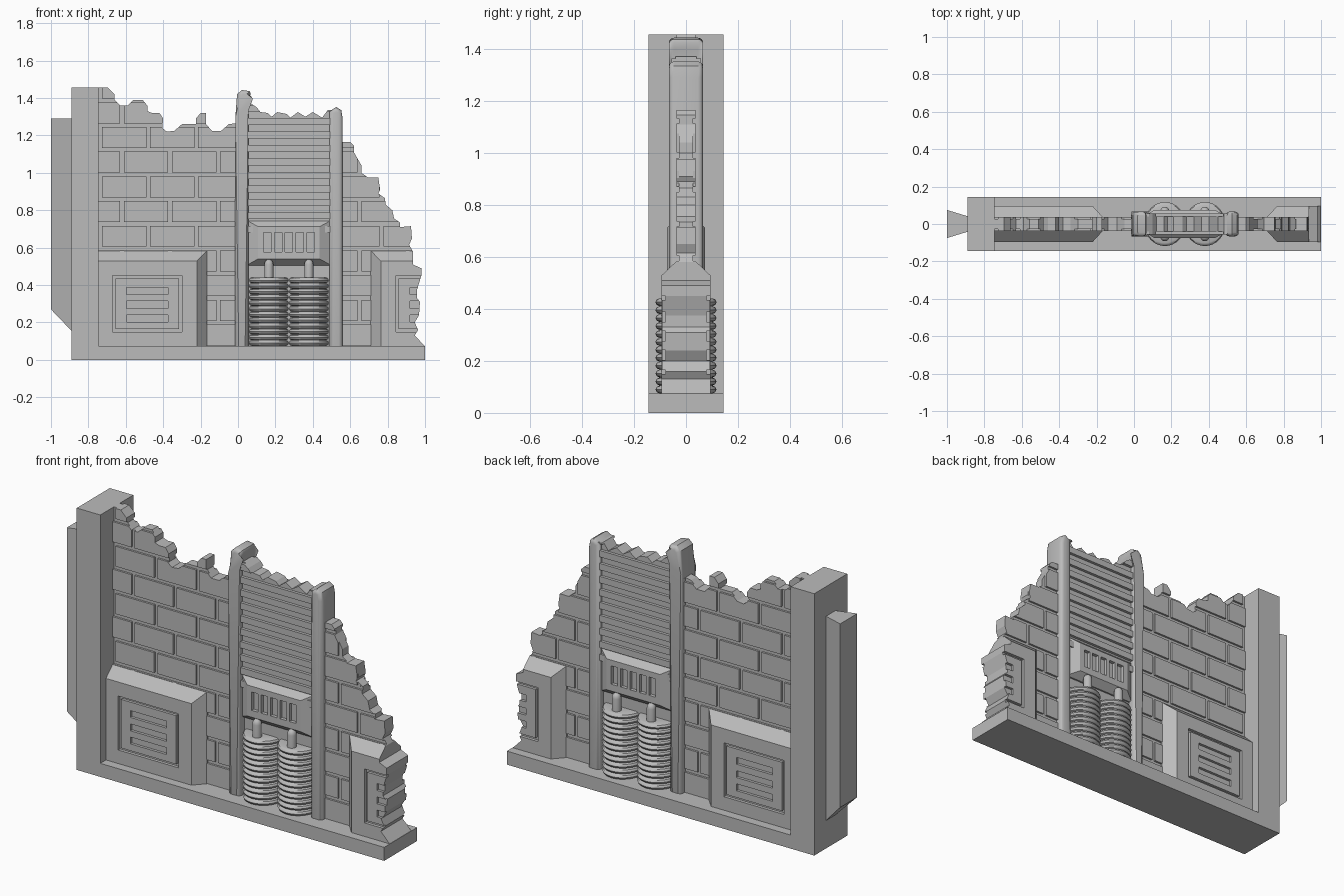
import bpy, bmesh, math

cube = bpy.data.objects.get("Cube")
if cube:
    bpy.data.objects.remove(cube, do_unlink=True)

grey = bpy.data.materials.new("stone_grey")
grey.use_nodes = True
colour = (0.5, 0.5, 0.5, 1)
grey.diffuse_color = colour
grey.node_tree.nodes["Principled BSDF"].inputs["Base Color"].default_value = colour

FLOOR = 0.075      # top of the plinth
AXIS = 0.272       # x of the mirror plane between the two columns


def finish(name, bm, smooth=False):
    bmesh.ops.recalc_face_normals(bm, faces=bm.faces)
    mesh = bpy.data.meshes.new(name)
    bm.to_mesh(mesh)
    bm.free()
    mesh.materials.append(grey)
    obj = bpy.data.objects.new(name, mesh)
    bpy.context.collection.objects.link(obj)
    if smooth:
        activate(obj)
        bpy.ops.object.shade_smooth_by_angle(angle=math.radians(40))
    return obj


def activate(obj):
    bpy.ops.object.select_all(action='DESELECT')
    obj.select_set(True)
    bpy.context.view_layer.objects.active = obj


def skin(bm, loops):
    """Close a row of equal vertex loops into a capped solid."""
    rows = [[bm.verts.new(p) for p in loop] for loop in loops]
    n = len(rows[0])
    for a, b in zip(rows, rows[1:]):
        for i in range(n):
            j = (i + 1) % n
            bm.faces.new((a[i], a[j], b[j], b[i]))
    return [bm.faces.new(rows[0]), bm.faces.new(rows[-1])]


def box(bm, x0, x1, y0, y1, z0, z1):
    skin(bm, [[(x0, y, z0), (x1, y, z0), (x1, y, z1), (x0, y, z1)] for y in (y0, y1)])


def boxes(name, items):
    bm = bmesh.new()
    for item in items:
        box(bm, *item)
    return finish(name, bm)


def sloped_block(name, rim, face, rim_y, face_y):
    """Block whose front and back faces are smaller than its middle."""
    bm = bmesh.new()
    loops = []
    for y, (x0, x1, z0, z1) in ((-face_y, face), (-rim_y, rim), (rim_y, rim), (face_y, face)):
        loops.append([(x0, y, z0), (x1, y, z0), (x1, y, z1), (x0, y, z1)])
    skin(bm, loops)
    return finish(name, bm)


def prism(name, outline, depth, bevel=0):
    bm = bmesh.new()
    caps = skin(bm, [[(x, y, z) for x, z in outline] for y in (-depth, depth)])
    if bevel:
        rims = [e for cap in caps for e in cap.edges]
        bmesh.ops.bevel(bm, geom=rims, offset=bevel, segments=3, profile=0.5, affect='EDGES')
    return finish(name, bm, smooth=bevel > 0)


def lathe(name, profile, x, y, squash=1, segments=32):
    bm = bmesh.new()
    turns = [math.tau * i / segments for i in range(segments)]
    skin(bm, [[(x + r * math.cos(t), y + r * squash * math.sin(t), z) for t in turns]
              for r, z in profile])
    return finish(name, bm, smooth=True)


def carve(obj, cutter, operation, keep=False):
    mod = obj.modifiers.new("carve", 'BOOLEAN')
    mod.operation = operation
    mod.solver = 'EXACT'
    mod.object = cutter
    activate(obj)
    bpy.ops.object.modifier_apply(modifier=mod.name)
    if not keep:
        bpy.data.objects.remove(cutter, do_unlink=True)


def flip(a, b):
    return 2 * AXIS - b, 2 * AXIS - a


# Ragged silhouette that trims everything broken
left_top = [(-.8, 1.455), (-.695, 1.455), (-.66, 1.42), (-.66, 1.39), (-.63, 1.36), (-.59, 1.36),
            (-.56, 1.39), (-.51, 1.39), (-.485, 1.36), (-.485, 1.33), (-.46, 1.32), (-.42, 1.32),
            (-.4, 1.29), (-.405, 1.24), (-.38, 1.22), (-.34, 1.225), (-.3, 1.26), (-.225, 1.26),
            (-.225, 1.29), (-.2, 1.32), (-.17, 1.32), (-.17, 1.26), (-.14, 1.225), (-.09, 1.225),
            (-.05, 1.26), (.02, 1.27)]
shutter_top = [(.03, 1.37), (.07, 1.37), (.1, 1.35), (.12, 1.325), (.16, 1.32), (.18, 1.3),
               (.21, 1.325), (.26, 1.315), (.28, 1.295), (.32, 1.325), (.36, 1.3), (.4, 1.325),
               (.45, 1.295), (.48, 1.335), (.53, 1.335)]
right_steps = [(.54, 1.165), (.6, 1.165), (.62, 1.145), (.62, 1.11), (.66, 1.04), (.66, 1.0),
               (.695, .975), (.75, .975), (.76, .91), (.75, .89), (.785, .865), (.79, .83),
               (.825, .8), (.835, .755), (.865, .735), (.865, .71), (.925, .715), (.93, .65),
               (.915, .615), (.935, .58), (.935, .51), (.98, .49), (.98, .45), (.957, .375),
               (.957, .33), (.973, .31), (.968, .24), (.945, .2), (.963, .16), (.945, .13),
               (.998, FLOOR), (.998, .03), (-.8, .03)]
silhouette = prism("silhouette_cutter", left_top + shutter_top + right_steps, 0.3)
silhouette.hide_render = True

# Plinth, end post and tapered connector
boxes("plinth", [(-.89, 1, -.145, .145, 0, FLOOR)])
boxes("end_post", [(-.89, -.745, -.145, .145, 0, 1.455)])
bm = bmesh.new()
section = [(-1, -.075), (-1, .075), (-.885, .04), (-.885, -.04)]
skin(bm, [[(x, y, .27 if x == -1 else .15) for x, y in section],
          [(x, y, 1.29) for x, y in section]])
finish("connector", bm)

# Wall core and raised bricks, mirrored past the columns
prism("wall_core", left_top + shutter_top + right_steps, 0.026)
bricks = []
for row in range(-1, 10):
    top = 1.377 - 0.132 * row
    start = -.877 if row % 2 == 0 else -.994
    for i in range(5):
        joint = start + 0.257 * i
        a, b = max(joint + .01, -.76), min(joint + .247, 0)
        if b - a > .02:
            for x0, x1 in ((a, b), flip(a, b)):
                bricks.append((x0, x1, -.037, .037, max(top - .112, .05), top))
wall_bricks = boxes("wall_bricks", bricks)
carve(wall_bricks, silhouette, 'INTERSECT', keep=True)

# Stepped shutter between the columns
bm = bmesh.new()
edge = [(.04, .62)]
for i in range(11):
    z = .68 + .072 * i
    edge += [(.04, z), (.056, z), (.056, z + .036), (.04, z + .036)]
ring = edge + [(-y, z) for y, z in reversed(edge)]
skin(bm, [[(x, y, z) for y, z in ring] for x in (.03, .515)])
shutter = finish("shutter", bm)
carve(shutter, silhouette, 'INTERSECT', keep=True)

# Columns with worn, leaning tops
prism("left_column", [(-.016, .05), (.058, .05), (.055, 1.33), (.06, 1.4), (.067, 1.425),
                      (.062, 1.437), (.02, 1.443), (-.005, 1.42), (-.014, 1.3)], .066, .02)
prism("right_column", [(.487, .05), (.56, .05), (.56, 1.29), (.552, 1.335), (.525, 1.352),
                       (.49, 1.33)], .066, .02)

# Vent hood with five slots on each side
hood = sloped_block("vent_hood", (.045, .5, .505, .747), (.108, .436, .54, .712), .035, .074)
slots = []
for i in range(5):
    x = AXIS + (i - 2) * .058
    for side in (-1, 1):
        y0, y1 = sorted((side * .055, side * .1))
        slots.append((x - .02, x + .02, y0, y1, .578, .68))
carve(hood, boxes("vent_cutter", slots), 'DIFFERENCE')

# Ribbed coils with a round-tipped rod on each side
ribs, pitch = 12, 0.0305
coil = [(.06, .06)]
for i in range(ribs):
    centre = FLOOR + pitch * (i + .5)
    for a in (-80, -45, 0, 45, 80):
        t = math.radians(a)
        coil.append((.091 + .018 * math.cos(t), centre + .0152 * math.sin(t)))
coil.append((.05, FLOOR + pitch * ribs))
rod = [(.024, .4)] + [(.024 * math.cos(t), .51 + .028 * math.sin(t)) for t in (0, .4, .8, 1.2, 1.5)]
for side, x in (("left", AXIS - .107), ("right", AXIS + .107)):
    lathe(side + "_coil", coil, x, 0, squash=1.08)
    for face, y in (("front", -.068), ("back", .068)):
        lathe(side + "_" + face + "_rod", rod, x, y, segments=16)

# Sloped cabinets with a recessed, louvred panel on both faces
for side in ("left", "right"):
    def span(a, b):
        return (a, b) if side == "left" else flip(a, b)

    cabinet = sloped_block(side + "_cabinet", (*span(-.76, -.165), .05, .585),
                           (*span(-.76, -.22), .05, .528), .035, .095)
    recess = [(*span(-.67, -.3), y, y + .04, .15, .45) for y in (-.118, .078)]
    carve(cabinet, boxes("recess_cutter", recess), 'DIFFERENCE')
    panel = boxes(side + "_panel", [(*span(-.655, -.315), -.093, .093, .165, .435)])
    louvres = [(*span(-.597, -.375), y, y + .04, z, z + .038)
               for y in (-.118, .078) for z in (.203, .276, .35)]
    carve(panel, boxes("louvre_cutter", louvres), 'DIFFERENCE')
    if side == "right":
        carve(cabinet, silhouette, 'INTERSECT', keep=True)
        carve(panel, silhouette, 'INTERSECT', keep=True)

bpy.data.objects.remove(silhouette, do_unlink=True)
